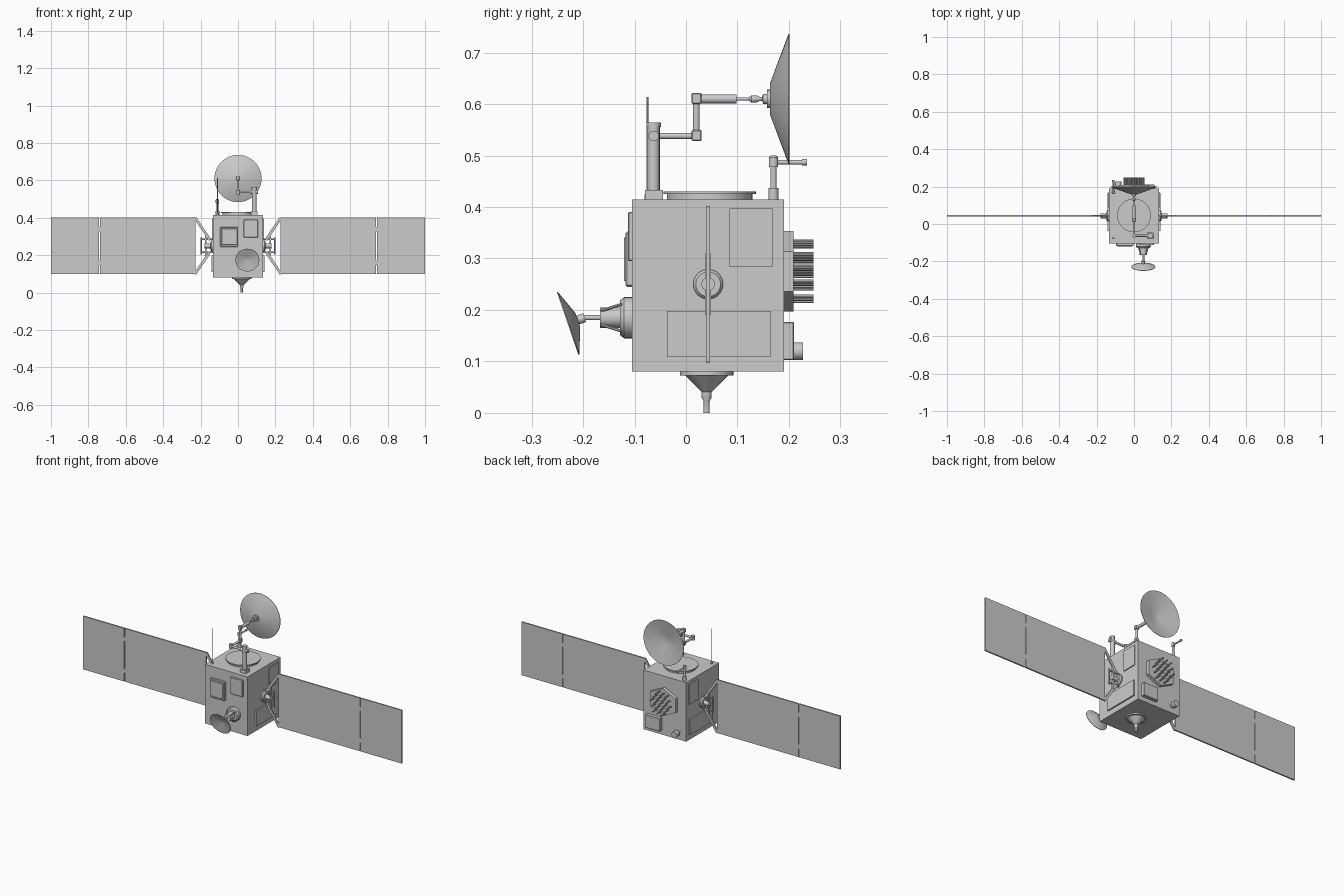
import bpy, bmesh, math
from mathutils import Vector, Matrix

if "Cube" in bpy.data.objects:
    bpy.data.objects.remove(bpy.data.objects["Cube"])


def finish(name, bm, smooth=False):
    bmesh.ops.recalc_face_normals(bm, faces=bm.faces)
    me = bpy.data.meshes.new(name)
    bm.to_mesh(me)
    bm.free()
    ob = bpy.data.objects.new(name, me)
    bpy.context.collection.objects.link(ob)
    if smooth:
        bpy.ops.object.select_all(action='DESELECT')
        ob.select_set(True)
        bpy.context.view_layer.objects.active = ob
        bpy.ops.object.shade_smooth_by_angle(angle=math.radians(35))
    return ob


def box(name, x0, x1, y0, y1, z0, z1, bevel=0):
    bm = bmesh.new()
    m = Matrix.LocRotScale(((x0 + x1) / 2, (y0 + y1) / 2, (z0 + z1) / 2), None,
                           (x1 - x0, y1 - y0, z1 - z0))
    bmesh.ops.create_cube(bm, size=1, matrix=m)
    if bevel:
        bmesh.ops.bevel(bm, geom=bm.edges[:], offset=bevel, segments=1, affect='EDGES')
    return finish(name, bm)


def lathe(name, origin, axis, profile, n=32):
    """Revolve (radius, distance) points about an axis; ends on the axis close."""
    bm = bmesh.new()
    q = Vector((0, 0, 1)).rotation_difference(Vector(axis).normalized())
    m = Matrix.Translation(origin) @ q.to_matrix().to_4x4()
    vs = [bm.verts.new((r, 0, h)) for r, h in profile]
    es = [bm.edges.new(p) for p in zip(vs, vs[1:])]
    bmesh.ops.spin(bm, geom=vs + es, axis=(0, 0, 1), cent=(0, 0, 0),
                   angle=math.tau, steps=n, use_duplicate=False)
    bmesh.ops.remove_doubles(bm, verts=bm.verts, dist=1e-5)
    bmesh.ops.transform(bm, matrix=m, verts=bm.verts)
    return finish(name, bm, True)


def rod(name, a, b, r, n=16):
    a, b = Vector(a), Vector(b)
    d = (b - a).length
    return lathe(name, a, b - a, [(0, 0), (r, 0), (r, d), (0, d)], n)


# Main body
box("body", -.134, .134, -.105, .19, .08, .415)

# Top deck ring
lathe("top_ring", (0, .046, .413), (0, 0, 1),
      [(0, 0), (.083, 0), (.083, .012), (.09, .012), (.09, .017), (0, .017)], 48)

# Engine nozzle underneath
lathe("nozzle", (.02, .04, 0), (0, 0, 1),
      [(0, 0), (.006, 0), (.006, .023), (.010, .03), (.010, .041), (.014, .045),
       (.042, .073), (.052, .073), (.052, .082), (0, .082)])

# Front panels
box("front_cover", -.095, -.003, -.118, -.1, .245, .352, .003)
box("front_cover_trim", -.088, -.01, -.12, -.1, .255, .342, .002)
box("front_plate", .03, .107, -.113, -.1, .295, .39, .002)

# Solar wings, yokes and side plates on both sides
for s, side in ((-1, "left"), (1, "right")):
    def sbox(name, a, b, *rest):
        return box(side + name, min(s * a, s * b), max(s * a, s * b), *rest)

    sbox("_upper_plate", .13, .139, .085, .168, .283, .397)
    sbox("_lower_plate", .13, .142, -.037, .165, .11, .198)
    sbox("_inner_solar_panel", .228, .738, .039, .047, .1, .402)
    sbox("_outer_solar_panel", .742, 1, .039, .047, .1, .402)
    for z in (.16, .34):
        sbox("_panel_hinge", .735, .745, .04, .046, z - .012, z + .012)
    lathe(side + "_hub", (s * .13, .043, .25), (s, 0, 0),
          [(0, 0), (.029, 0), (.029, .012), (.024, .018), (.013, .018),
           (.013, .05), (0, .05)])
    sbox("_yoke_bracket", .168, .176, .037, .049, .19, .31)
    for d in (-1, 1):
        # Diagonal yoke arm as an extruded bar in the wing plane
        bm = bmesh.new()
        pts = [(.23, .152), (.222, .152), (.15, .045), (.15, .03), (.157, .03), (.23, .138)]
        f = bm.faces.new([bm.verts.new((s * x, .039, .25 + d * z)) for x, z in pts])
        g = bmesh.ops.extrude_face_region(bm, geom=[f])["geom"]
        bmesh.ops.translate(bm, vec=(0, .008, 0),
                            verts=[v for v in g if isinstance(v, bmesh.types.BMVert)])
        finish(side + "_yoke_arm", bm)
        rod(side + "_yoke_strut", (s * .13, .043, .25 + d * .035),
            (s * .2, .043, .25 + d * .035), .004, 8)
    rod(side + "_yoke_crossbar", (s * .197, .043, .205), (s * .197, .043, .295), .004, 8)

# Mast and cranked arm of the top dish
box("mast_base", .069, .105, -.08, -.045, .413, .433)
rod("mast", (.087, -.063, .43), (.087, -.063, .557), .012)
rod("mast_cap", (.087, -.063, .555), (.087, -.063, .564), .014)
rod("mast_joint", (.108, -.063, .538), (.066, -.063, .538), .01)
rod("arm_cross", (.087, -.063, .538), (0, -.063, .538), .006)
lathe("elbow_near", (0, -.063, .526), (0, 0, 1), [(0, 0), (.01, 0), (.01, .024), (0, .024)])
rod("arm_forward", (0, -.063, .538), (0, .02, .538), .006)
box("elbow_low", -.01, .01, .011, .03, .528, .55, .002)
rod("arm_riser", (0, .02, .54), (0, .02, .61), .0065)
box("elbow_high", -.01, .01, .011, .03, .6, .622, .002)
lathe("dish_boom", (0, .02, .61), (0, 1, 0),
      [(0, 0), (.0085, 0), (.0085, .078), (.003, .078), (.003, .102), (.007, .107),
       (.007, .117), (.004, .123), (.004, .128), (.01, .13), (.01, .137),
       (.018, .137), (.018, .144), (0, .144)], 20)

# Top dish, opening to the back
lathe("main_dish", (0, .163, .61), (0, 1, 0),
      [(0, 0), (.03, 0), (.126, .036), (.126, .038), (.123, .038), (.03, .004), (0, .004)], 48)

# Whip antenna
rod("whip_base", (-.11, -.075, .413), (-.11, -.075, .424), .006)
rod("whip", (-.11, -.075, .415), (-.11, -.075, .614), .0018, 8)

# Small boom at the back of the deck
rod("boom_base", (-.11, .17, .413), (-.11, .17, .437), .01)
rod("boom_post", (-.11, .17, .43), (-.11, .17, .49), .006)
lathe("boom_knuckle", (-.11, .17, .476), (0, 0, 1),
      [(0, 0), (.009, .002), (.009, .02), (.006, .024), (0, .024)])
rod("boom_rod", (-.11, .17, .487), (-.11, .232, .487), .0045)
rod("boom_tip", (-.11, .225, .487), (-.11, .235, .487), .0065)

# Front dish with its stepped mount
lathe("front_dish_mount", (.05, -.1, .185), (0, -1, 0),
      [(0, 0), (.04, 0), (.04, .02), (.034, .028), (.02, .028), (.02, .067),
       (.005, .067), (.005, .098), (0, .098)])
for i in range(4):
    a = math.pi / 4 + i * math.pi / 2
    c, t = math.cos(a), math.sin(a)
    rod("mount_brace", (.05 + .037 * c, -.125, .185 + .037 * t),
        (.05 + .019 * c, -.165, .185 + .019 * t), .003, 8)
aim = Vector((0, -.945, -.325))
rim = Vector((.05, -.229, .174))
lathe("front_dish", rim - aim * .02, aim,
      [(0, 0), (.014, 0), (.064, .019), (.064, .021), (.062, .021), (.014, .003), (0, .003)], 40)
rod("front_dish_joint", rim - aim * .034, rim - aim * .018, .009)

# Hexagonal array on the back with rows of pegs
array_plate = lathe("array_plate", (0, 0, 0), (0, 0, 1),
                    [(0, 0), (.078, 0), (.078, .023), (0, .023)], 6)
array_plate.data.transform(Matrix(((0, 1.18, 0, 0), (0, 0, 1, .186), (1, 0, 0, .275), (0, 0, 0, 1))))
array_plate.data.flip_normals()
for j, count in enumerate((3, 4, 5, 4, 3)):
    for i in range(count):
        x, z = (i - (count - 1) / 2) * .027, (j - 2) * .027
        a = math.radians(10)
        px, pz = x * math.cos(a) - z * math.sin(a), x * math.sin(a) + z * math.cos(a)
        rod("array_peg", (px, .205, .275 + pz), (px, .248, .275 + pz), .0042, 10)

# Lower back equipment
box("back_box", .018, .11, .185, .21, .103, .177, .002)
rod("sensor_base", (-.085, .187, .12), (-.085, .205, .12), .011)
rod("sensor", (-.085, .203, .12), (-.085, .227, .12), .017, 24)
